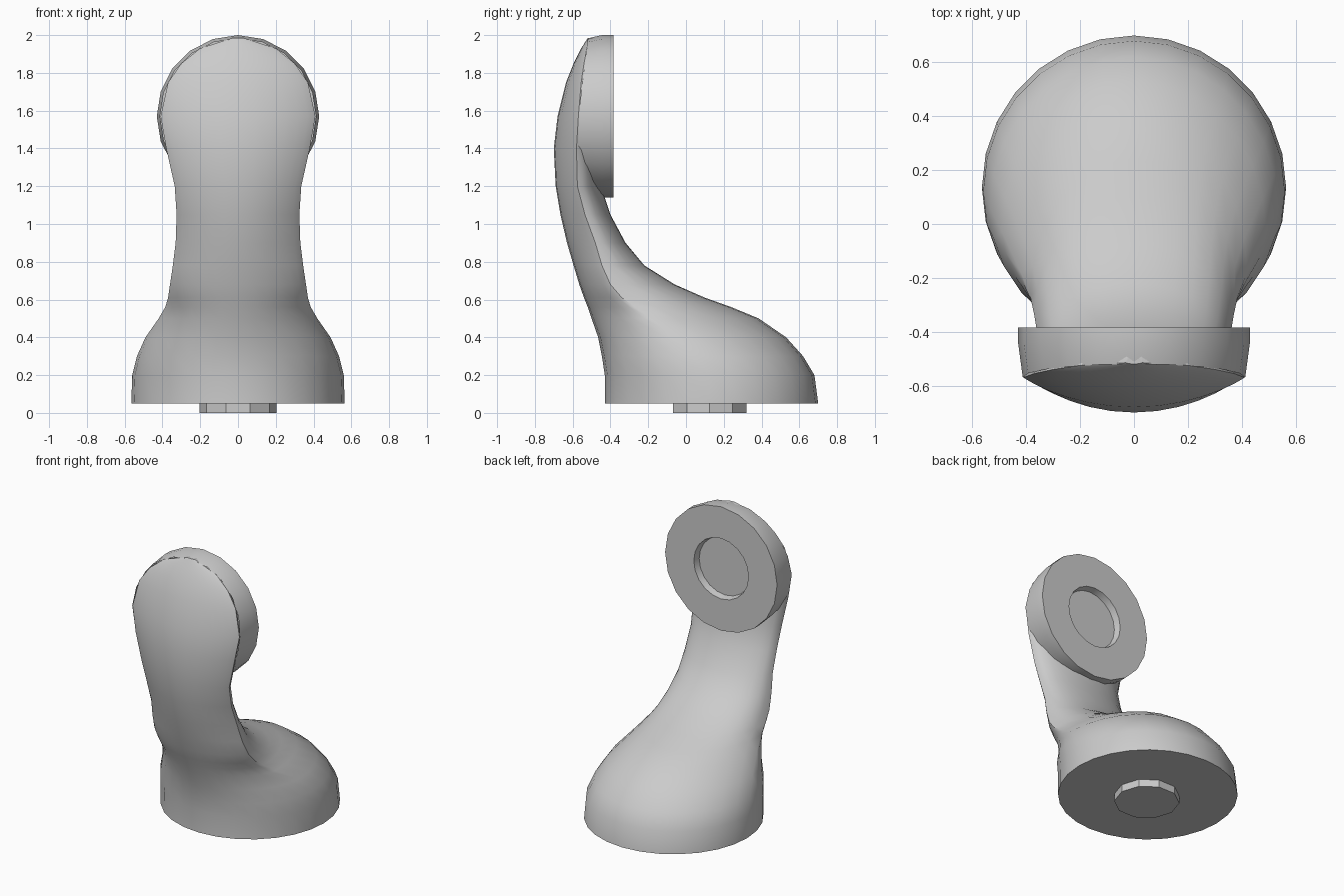
import bpy
import bmesh
from math import sin, cos, pi, radians

SIDES = 28            # points around each body section
BASE_Y = 0.135        # centre of the round foot
HEAD_Z = 1.57         # centre of the round head
HEAD_BACK = -0.385    # flat rear face of the head

old = bpy.data.objects.get("Cube")
if old:
    bpy.data.objects.remove(old, do_unlink=True)

grey = bpy.data.materials.new("plain_grey")
grey.use_nodes = True
grey.diffuse_color = (0.6, 0.6, 0.6, 1)
shader = next(n for n in grey.node_tree.nodes if n.type == 'BSDF_PRINCIPLED')
shader.inputs["Base Color"].default_value = grey.diffuse_color


def loft(name, rings, cap_start=True, cap_end=True, angle=35):
    """Skin a list of equal-length point rings into one mesh object."""
    bm = bmesh.new()
    loops = [[bm.verts.new(p) for p in ring] for ring in rings]
    for a, b in zip(loops, loops[1:]):
        for i in range(len(a)):
            j = (i + 1) % len(a)
            bm.faces.new((a[i], a[j], b[j], b[i]))
    if cap_start:
        bm.faces.new(loops[0])
    if cap_end:
        bm.faces.new(loops[-1])
    bmesh.ops.recalc_face_normals(bm, faces=bm.faces)
    mesh = bpy.data.meshes.new(name)
    bm.to_mesh(mesh)
    bm.free()
    mesh.materials.append(grey)
    obj = bpy.data.objects.new(name, mesh)
    bpy.context.collection.objects.link(obj)
    bpy.ops.object.select_all(action='DESELECT')
    obj.select_set(True)
    bpy.context.view_layer.objects.active = obj
    bpy.ops.object.shade_smooth_by_angle(angle=radians(angle))
    return obj


def body_section(z, width, front, side, back):
    """Round section low down, becoming a shallow front arc higher up."""
    bulge = 1 + 0.8 * min(1, max(0, (z - 0.3) / 0.5))
    ring = []
    for i in range(SIDES):
        t = 2 * pi * i / SIDES
        s = sin(t)
        if s >= 0:
            y = side + (front - side) * s ** bulge
        else:
            y = side + (back - side) * -s
        ring.append((width * cos(t), y, z))
    return ring


# Curved body: height, half width, front edge, side crease, back edge
profile = [
    (0.05, 0.565, -0.43, 0.135, 0.70),
    (0.2, 0.56, -0.43, 0.12, 0.68),
    (0.3, 0.535, -0.445, 0.06, 0.62),
    (0.4, 0.49, -0.465, -0.03, 0.53),
    (0.5, 0.42, -0.5, -0.18, 0.385),
    (0.56, 0.385, -0.52, -0.27, 0.24),
    (0.61, 0.37, -0.54, -0.34, 0.1),
    (0.68, 0.36, -0.565, -0.4, -0.06),
    (0.78, 0.345, -0.595, -0.445, -0.22),
    (0.9, 0.33, -0.63, -0.48, -0.32),
    (1.05, 0.325, -0.665, -0.535, -0.4),
    (1.2, 0.335, -0.69, -0.575, -0.45),
    (1.4, 0.38, -0.7, -0.58, -0.46),
    (1.57, 0.41, -0.68, -0.57, -0.46),
    (1.75, 0.37, -0.635, -0.555, -0.46),
    (1.85, 0.3, -0.595, -0.54, -0.46),
    (1.93, 0.2, -0.555, -0.525, -0.46),
    (1.985, 0.03, -0.52, -0.515, -0.46),
]
loft("curved_body", [body_section(*row) for row in profile])


# Round head: tapered rim, flat rear face and shallow socket
def head_ring(radius, y, lean=0.0, sides=20):
    ring = []
    for i in range(sides):
        a = 2 * pi * i / sides
        ring.append((radius * cos(a), y + lean * max(0, sin(a)),
                     HEAD_Z + radius * sin(a)))
    return ring


SOCKET_FLOOR = HEAD_BACK - 0.045
loft("round_head", [
    head_ring(0.413, -0.57, lean=0.05),
    head_ring(0.43, HEAD_BACK - 0.06),
    head_ring(0.43, HEAD_BACK),
    head_ring(0.21, HEAD_BACK),
    head_ring(0.2, SOCKET_FLOOR),
], cap_start=False)


# Short peg under the foot
def peg_ring(radius, z, sides=10):
    return [(radius * cos(2 * pi * i / sides),
             BASE_Y - 0.01 + radius * sin(2 * pi * i / sides), z)
            for i in range(sides)]


loft("foot_peg", [peg_ring(0.205, 0.0), peg_ring(0.205, 0.06)])
